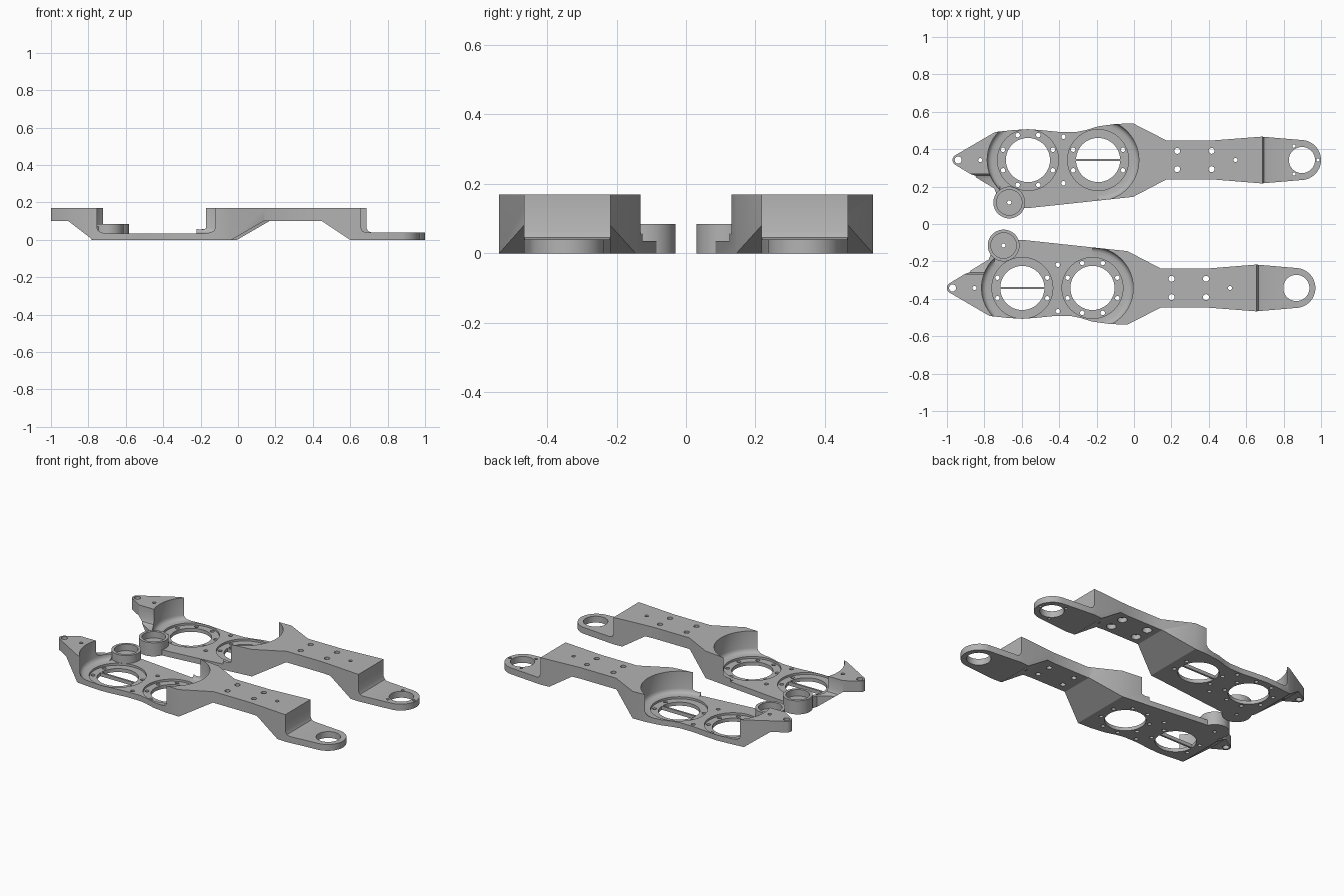
import bpy, bmesh
from math import sin, cos, radians, tau
from mathutils import Vector, Matrix

cube = bpy.data.objects.get("Cube")
if cube:
    bpy.data.objects.remove(cube, do_unlink=True)

grey = bpy.data.materials.new("machined grey")
grey.use_nodes = True
grey.diffuse_color = (0.45, 0.45, 0.45, 1)
grey.node_tree.nodes["Principled BSDF"].inputs["Base Color"].default_value = grey.diffuse_color

MID = 0.342            # centre line of each plate
TOP, FLOOR = 0.17, 0.035
BIG_HOLES = (-0.57, -0.195)
BOSS = (-0.67, 0.115)


def arc(cx, cy, r, a0, a1, n):
    return [(cx + r * cos(radians(a0 + (a1 - a0) * i / n)),
             cy + r * sin(radians(a0 + (a1 - a0) * i / n))) for i in range(n + 1)]


def skin(bm, rings):
    """Close a stack of equal vertex rings into a solid."""
    rings = [[bm.verts.new(p) for p in ring] for ring in rings]
    for a, b in zip(rings, rings[1:]):
        for i in range(len(a)):
            j = (i + 1) % len(a)
            bm.faces.new((a[i], a[j], b[j], b[i]))
    bm.faces.new(rings[0][::-1])
    bm.faces.new(rings[-1])


def lathe(bm, x, y, profile, n=24):
    skin(bm, [[(x + r * cos(tau * i / n), y + r * sin(tau * i / n), z) for i in range(n)]
              for r, z in profile])


def box(bm, x0, x1, y0, y1, z0, z1):
    skin(bm, [[(x0, y0, z), (x1, y0, z), (x1, y1, z), (x0, y1, z)] for z in (z0, z1)])


def make(name, build):
    bm = bmesh.new()
    build(bm)
    bmesh.ops.recalc_face_normals(bm, faces=bm.faces)
    mesh = bpy.data.meshes.new(name)
    bm.to_mesh(mesh)
    bm.free()
    mesh.materials.append(grey)
    obj = bpy.data.objects.new(name, mesh)
    bpy.context.scene.collection.objects.link(obj)
    return obj


def combine(obj, operation, build):
    """Boolean a temporary solid into the plate and bake the result."""
    tool = make("cutter", build)
    tool.hide_render = True
    mod = obj.modifiers.new("shape", "BOOLEAN")
    mod.operation, mod.solver, mod.object = operation, "EXACT", tool
    graph = bpy.context.evaluated_depsgraph_get()
    mesh = bpy.data.meshes.new_from_object(obj.evaluated_get(graph))
    obj.modifiers.clear()
    obj.data = mesh
    bpy.data.objects.remove(tool, do_unlink=True)


def outline(bm):
    pts = arc(0.89, MID, 0.107, -82, 82, 20)
    pts += [(0.68, 0.467), (0.42, 0.447), (0.17, 0.447), (-0.008, 0.538), (-0.1, 0.535),
            (-0.195, 0.522), (-0.26, 0.502), (-0.31, 0.492), (-0.4, 0.492), (-0.5, 0.502),
            (-0.57, 0.507), (-0.65, 0.502), (-0.745, 0.492)]
    pts += arc(-0.943, MID, 0.03, 126, 240, 8)
    pts += [(-0.75, 0.19), (-0.72, 0.115), (-0.67, 0.08), (-0.56, 0.086),
            (-0.008, 0.145), (0.17, 0.238), (0.42, 0.238), (0.68, 0.217)]
    skin(bm, [[(x, y, z) for x, y in pts] for z in (0, TOP)])


def side_profile(bm):
    pts = [(-1.1, 0.1), (-0.88, 0.1), (-0.75, 0), (-0.008, 0), (0.165, 0.1), (0.475, 0.1),
           (0.625, 0), (1.1, 0), (1.1, 0.04), (0.71, 0.04), (0.693, 0.046), (0.683, 0.065),
           (0.683, TOP), (-1.1, TOP)]
    skin(bm, [[(x, y, z) for x, z in pts] for y in (0, 0.7)])


def pocket(x):
    # round pocket with a filleted foot
    profile = [(0.192, FLOOR), (0.205, 0.039), (0.214, 0.048), (0.218, 0.062), (0.218, 0.3)]
    return lambda bm: lathe(bm, x, MID, profile, 64)


def wing_notch(bm):
    pts = [(-0.1, 0.07), (0.24, 0.07), (0.258, 0.078), (0.268, 0.1), (0.268, 0.3), (-0.1, 0.3)]
    skin(bm, [[(x, y, z) for y, z in pts] for x in (-1.1, -0.7)])


def build_plate(name, side, shift, barred, detailed):
    plate = make(name, outline)
    combine(plate, "INTERSECT", side_profile)

    # sunken floor between the two end walls
    for x in BIG_HOLES:
        combine(plate, "DIFFERENCE", pocket(x))
    combine(plate, "DIFFERENCE", lambda bm: box(bm, *BIG_HOLES, -0.1, 0.8, FLOOR, 0.3))
    combine(plate, "DIFFERENCE", wing_notch)
    combine(plate, "DIFFERENCE", lambda bm: box(bm, -0.72, -0.56, -0.1, 0.21, FLOOR, 0.3))

    # cup-shaped boss at the inner corner
    combine(plate, "UNION", lambda bm: lathe(bm, *BOSS, [(0.085, 0), (0.085, 0.085)], 48))
    combine(plate, "DIFFERENCE", lambda bm: lathe(bm, *BOSS, [(0.068, 0.045), (0.068, 0.3)], 48))

    # shallow ring seats
    def seats(bm):
        for x in BIG_HOLES:
            lathe(bm, x, MID, [(0.163, 0.022), (0.163, 0.06)], 64)
    combine(plate, "DIFFERENCE", seats)

    # every through hole
    def holes(bm):
        def drill(x, y, r, n=16):
            lathe(bm, x, y, [(r, -0.1), (r, 0.3)], n)
        for k, x in enumerate(BIG_HOLES):
            drill(x, MID, 0.118, 64)
            for i in range(8):
                if k == barred and i in (1, 2, 5, 6):
                    continue
                a = radians(22.5 + 45 * i)
                drill(x + 0.144 * cos(a), MID + 0.144 * sin(a), 0.012)
        for s in (-1, 1):
            drill(-0.38, MID + s * 0.124, 0.012)
            for x in (0.228, 0.412):
                drill(x, MID + s * 0.049, 0.016)
        drill(0.54, MID, 0.011)
        drill(-0.943, MID, 0.019)
        drill(-0.825, MID, 0.011)
        drill(*BOSS, 0.011)
        drill(0.895, MID, 0.07, 48)
        if detailed:
            for a in (0, 120, 240):
                drill(0.895 + 0.086 * cos(radians(a)), MID + 0.086 * sin(radians(a)), 0.009)
    combine(plate, "DIFFERENCE", holes)

    # wider bolt seats under the deck
    def counterbores(bm):
        for x in (0.228, 0.412):
            for s in (-1, 1):
                lathe(bm, x, MID + s * 0.049, [(0.028, 0), (0.028, 0.13)])
    if detailed:
        combine(plate, "DIFFERENCE", counterbores)

    # thin bar across one of the big holes
    bx = BIG_HOLES[barred]
    combine(plate, "UNION", lambda bm: box(bm, bx - 0.125, bx + 0.125, MID - 0.006, MID + 0.006, 0, 0.022))

    # place, mirroring the front plate
    plate.data.transform(Matrix.Translation((shift, 0, 0)) @ Matrix.Diagonal(Vector((1, side, 1, 1))))
    if side < 0:
        plate.data.flip_normals()
    bpy.ops.object.select_all(action="DESELECT")
    plate.select_set(True)
    bpy.context.view_layer.objects.active = plate
    bpy.ops.object.shade_smooth_by_angle(angle=radians(30))


build_plate("back_arm_plate", 1, 0.003, 1, True)
build_plate("front_arm_plate", -1, -0.027, 0, False)
